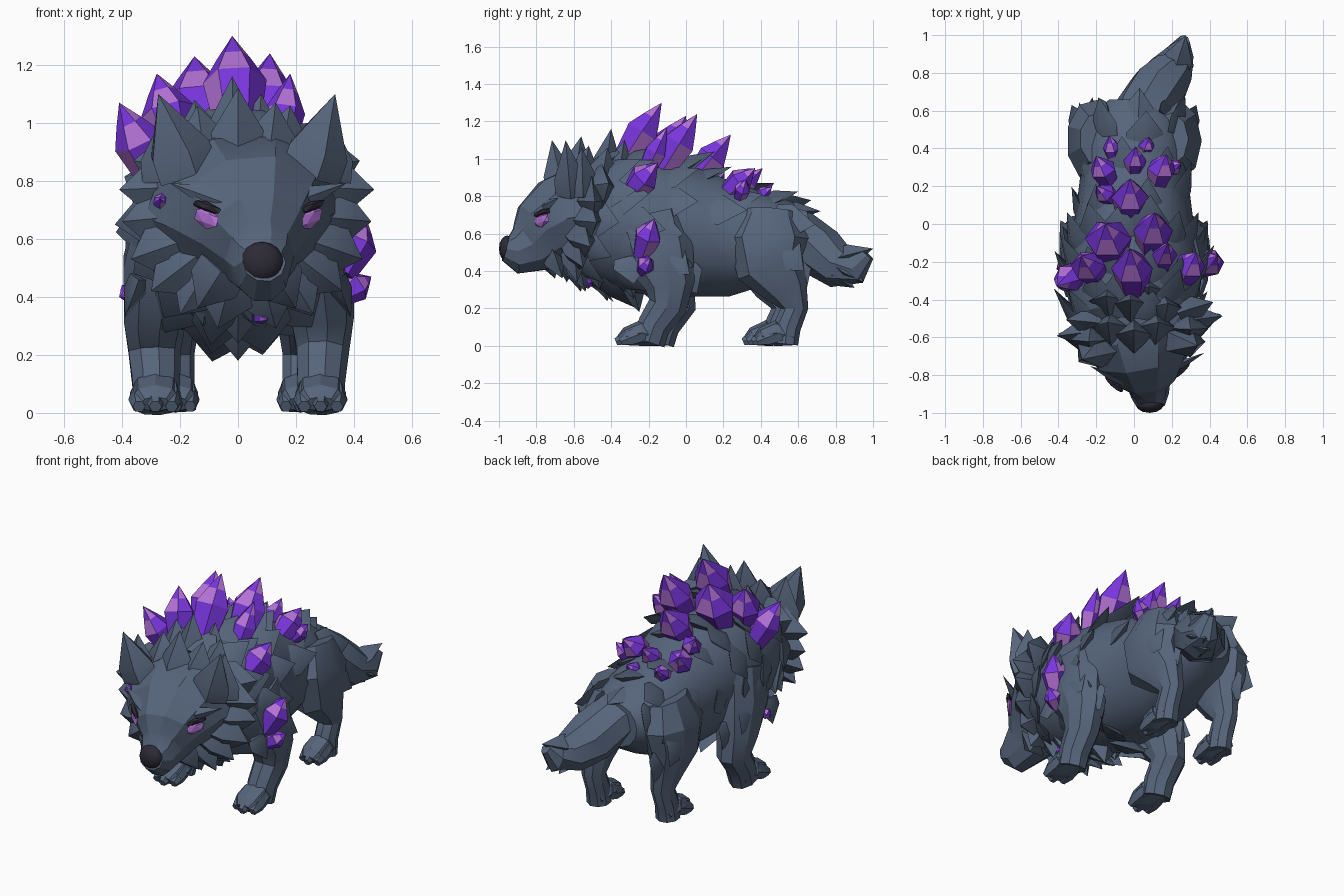
import bpy, bmesh, math, random
from mathutils import Vector as V

random.seed(7)
cube = bpy.data.objects.get("Cube")
if cube:
    bpy.data.objects.remove(cube)


def material(name, rgb):
    m = bpy.data.materials.new(name)
    m.use_nodes = True
    m.diffuse_color = (*rgb, 1)
    m.node_tree.nodes["Principled BSDF"].inputs["Base Color"].default_value = (*rgb, 1)
    return m


FUR = material("slate fur", (0.094, 0.13, 0.2))
NOSE = material("dark nose", (0.026, 0.023, 0.036))
VIOLET = material("violet crystal", (0.19, 0.036, 0.72))
LILAC = material("lilac crystal", (0.46, 0.17, 0.68))


def finish(name, bm, mats, smooth=None):
    bmesh.ops.recalc_face_normals(bm, faces=bm.faces)
    mesh = bpy.data.meshes.new(name)
    bm.to_mesh(mesh)
    bm.free()
    for m in mats:
        mesh.materials.append(m)
    ob = bpy.data.objects.new(name, mesh)
    bpy.context.collection.objects.link(ob)
    if smooth:
        bpy.ops.object.select_all(action="DESELECT")
        ob.select_set(True)
        bpy.context.view_layer.objects.active = ob
        bpy.ops.object.shade_smooth_by_angle(angle=math.radians(smooth))


def skin(bm, rings):
    """Bridge neighbouring vertex rings and close both ends."""
    n = len(rings[0])
    for a, b in zip(rings, rings[1:]):
        for i in range(n):
            j = (i + 1) % n
            bm.faces.new((a[i], a[j], b[j], b[i]))
    bm.faces.new(rings[0])
    bm.faces.new(rings[-1])


def loft(name, path, sides=12, smooth=28):
    """Sections are (x, y, z, half width, half depth); returns surface points and normals."""
    bm = bmesh.new()
    centres = [V(p[:3]) for p in path]
    rings, surface = [], []
    for k, (c, p) in enumerate(zip(centres, path)):
        t = (centres[min(k + 1, len(path) - 1)] - centres[max(k - 1, 0)]).normalized()
        u = (V((1, 0, 0)) - t * t.x).normalized()
        v = t.cross(u)
        pts = []
        for i in range(sides):
            a = 2 * math.pi * i / sides
            pts.append(c + u * p[3] * math.cos(a) + v * p[4] * math.sin(a))
        rings.append([bm.verts.new(q) for q in pts])
        surface.append([(q, (q - c).normalized()) for q in pts])
    skin(bm, rings)
    finish(name, bm, [FUR], smooth)
    return surface


def shard(bm, base, tip, r, sides=4, shoulder=0.4, flat=1.0, root=0.7, up=(0, 1, 0), two_tone=False):
    """Pointed prism from base to tip, widest at the shoulder and flattened along up."""
    base, tip, up = V(base), V(tip), V(up)
    d = tip - base
    t = d.normalized()
    w = (up - t * t.dot(up)).normalized()
    u = w.cross(t)
    bands = [(0, root), (shoulder, 1)]
    if two_tone:
        bands.append((shoulder * .5 + .5, .53))
    rings = []
    for f, k in bands:
        rings.append([bm.verts.new(base + d * f + r * k * (u * math.cos(a) + w * flat * math.sin(a)))
                      for a in [2 * math.pi * i / sides for i in range(sides)]])
    point = bm.verts.new(tip)
    bm.faces.new(rings[0])
    for i in range(sides):
        j = (i + 1) % sides
        faces = [bm.faces.new((a[i], a[j], b[j], b[i])) for a, b in zip(rings, rings[1:])]
        faces.append(bm.faces.new((rings[-1][i], rings[-1][j], point)))
        if two_tone:
            # Lilac patches climb round the crystal in a spiral
            for band, f in enumerate(faces):
                f.material_index = int((i + band * 2) % 3 == 0)


# Torso, head and tail
torso = loft("torso", [(0, -.62, .72, .2, .2), (0, -.5, .69, .32, .33), (0, -.35, .66, .35, .37),
                       (0, -.15, .63, .345, .37), (0, .05, .6, .31, .35), (0, .25, .565, .285, .31),
                       (0, .42, .575, .29, .255), (0, .56, .58, .25, .2), (0, .66, .58, .13, .13)], 14)
loft("head", [(0, -.43, .72, .28, .26), (.02, -.56, .69, .35, .28), (.045, -.68, .66, .28, .25),
              (.065, -.77, .6, .19, .2), (.075, -.83, .535, .12, .16), (.085, -.91, .505, .1, .125),
              (.09, -.965, .52, .075, .07)], 10, 22)
loft("tail", [(0, .48, .66, .16, .11), (.05, .61, .6, .15, .125), (.13, .72, .5, .155, .14),
              (.2, .82, .425, .12, .12), (.245, .91, .42, .075, .09), (.265, .97, .49, .03, .04)], 8)

# Legs, paws and toes; the right legs stand slightly out of step
for side, s in (("left", 1), ("right", -1)):
    fore, back = (0, 0) if s > 0 else (.05, -.05)
    loft(side + "_front_leg", [(s * .23, -.2, .68, .13, .2), (s * .27, -.15, .5, .135, .2),
                               (s * .29, -.085, .32, .11, .135), (s * .29, -.1 + fore, .21, .093, .105),
                               (s * .285, -.17 + fore, .11, .085, .09), (s * .285, -.2 + fore, .02, .08, .09)], 9)
    loft(side + "_hind_leg", [(s * .19, .45, .72, .1, .14), (s * .22, .44, .57, .14, .22),
                              (s * .23, .45, .42, .125, .185), (s * .22, .54 + back, .3, .085, .12),
                              (s * .215, .58 + back, .2, .065, .075), (s * .215, .54 + back, .1, .065, .075),
                              (s * .215, .53 + back, .01, .07, .07)], 9)
    for part, x, y0, y1, w in (("front", .285, -.13 + fore, -.35 + fore, .088),
                               ("hind", .215, .58 + back, .38 + back, .078)):
        x *= s
        length = y1 - y0
        loft(f"{side}_{part}_paw", [(x, y0, .045, w * .7, .045), (x, y0 + length * .5, .07, w, .07),
                                    (x, y0 + length * .85, .05, w * .95, .05),
                                    (x, y1, .03, w * .6, .03)], 8)
        for k in (-1, 0, 1):
            tx = x + k * w * .64
            ty = y1 + abs(k) * .025
            loft(f"{side}_{part}_toe", [(tx, ty + .1, .07, w * .32, .05), (tx, ty + .03, .045, w * .42, .045),
                                        (tx, ty - .025, .022, w * .25, .022)], 6)

# Nose
bm = bmesh.new()
bmesh.ops.create_uvsphere(bm, u_segments=12, v_segments=8, radius=1)
bmesh.ops.scale(bm, vec=(.074, .045, .07), verts=bm.verts)
bmesh.ops.translate(bm, vec=(.083, -.955, .52), verts=bm.verts)
finish("nose", bm, [NOSE], 40)

# Eyes and lids rest on the head surface under the brows
bpy.context.view_layer.update()
head = bpy.data.objects["head"]
brows = bmesh.new()
for side, s in (("left", 1), ("right", -1)):
    for part, mat, z, r in (("eye", LILAC, .672, (.047, .022, .038)), ("eyelid", NOSE, .708, (.055, .027, .02))):
        hit, at, normal, _ = head.ray_cast(V((.07 + s * .175, -2, z)), V((0, 1, 0)))
        bm = bmesh.new()
        bmesh.ops.create_icosphere(bm, subdivisions=1, radius=1)
        bmesh.ops.scale(bm, vec=r, verts=bm.verts)
        for v in bm.verts:
            v.co.z += v.co.x * s * .35
            v.co.y += v.co.x * s * .8
        bmesh.ops.translate(bm, vec=at + normal * .005, verts=bm.verts)
        finish(f"{side}_{part}", bm, [mat])
    shard(brows, at + V((-s * .09, -.02, .005)), at + V((s * .13, .09, .085)), .035, 4, .45, .6)
finish("brows", brows, [FUR], 45)

# Face fur: ears, cheek ruff and jaw, mirrored about the turned head
bm = bmesh.new()
for s in (1, -1):
    def face(p):
        return V((.03 + s * p[0], p[1] + s * p[0] * .12, p[2]))
    shard(bm, face((.21, -.64, .82)), face((.305, -.68, 1.1)), .115, 5, .3, .75, 1)
    shard(bm, face((.25, -.58, .8)), face((.27, -.59, 1.06)), .11, 4, .3, .8, 1)
    for base, tip, r in (((.2, -.54, .78), (.44, -.54, .77), .13), ((.22, -.57, .68), (.43, -.53, .66), .13),
                         ((.2, -.6, .6), (.4, -.56, .53), .13), ((.16, -.62, .55), (.33, -.59, .42), .12),
                         ((.12, -.62, .52), (.23, -.61, .34), .11), ((.22, -.5, .84), (.39, -.46, .87), .12),
                         ((.08, -.74, .5), (.17, -.68, .36), .09), ((.05, -.6, .48), (.1, -.55, .29), .11)):
        shard(bm, face(base), face(tip), r, 4, .4, .6, 1)
for x, y, z in ((-.14, -.52, 1.06), (.0, -.56, 1.12), (.13, -.52, 1.07), (-.02, -.4, 1.16), (.18, -.42, 1.06),
                (-.15, -.38, 1.08), (.08, -.33, 1.1)):
    shard(bm, (x * .8, y - .04, .86), (x, y, z), .11, 4, .3, .85, 1)
finish("face_fur", bm, [FUR], 45)

# Flat coat tufts swept backwards: raised on the mane, close on the flanks
bm = bmesh.new()
for k, ring in enumerate(torso[1:-2]):
    mane = max(0, 1 - k / 4)
    for i, (p, n) in enumerate(ring):
        if k > 2 and (n.z < -.3 or (i + k) % 2):
            continue
        q = p + V((0, random.uniform(-.06, .06), 0)) - n * .05
        d = n * (.22 + .36 * mane) + V((0, .8, -.15 if n.z < .6 else 0))
        shard(bm, q, q + d.normalized() * random.uniform(.19, .23 + .05 * mane),
              random.uniform(.085, .12), 4, .35, .4, .9, n)
finish("coat_tufts", bm, [FUR], 45)

# Chest fur, leg fur and tail fur
bm = bmesh.new()
for x, y, z in ((0, -.42, .24), (-.12, -.46, .3), (.12, -.46, .3), (0, -.25, .18), (-.1, -.28, .25),
                (.1, -.28, .25), (.05, -.52, .31)):
    shard(bm, (x * .8, y - .06, z + .22), (x, y, z), .12, 4, .35, .7, 1)
for s in (1, -1):
    for x, y, z, dx, dy, dz in ((.34, -.12, .5, .05, .14, -.12), (.33, -.22, .64, .06, .14, -.12),
                                (.29, -.02, .4, 0, .08, -.12), (.3, .5, .52, .03, .13, -.12),
                                (.23, .56, .42, 0, .08, -.14), (.27, .4, .64, .05, .16, -.08),
                                (.15, .56, .66, .04, .11, -.06), (.34, -.3, .47, .05, .02, -.14)):
        shard(bm, (s * x, y, z), (s * (x + dx), y + dy, z + dz), .095, 4, .35, .4, .9, (s, 0, .2))
shard(bm, (.02, .5, .72), (.03, .72, .72), .1, 4, .4, .5, 1, (0, 0, 1))
shard(bm, (.21, .8, .46), (.275, 1, .52), .075, 4, .4, .8, 1, (0, 0, 1))
shard(bm, (.18, .75, .42), (.23, .9, .31), .09, 4, .4, .7, 1, (0, 0, 1))
shard(bm, (.22, .82, .43), (.28, .95, .34), .08, 4, .4, .7, 1, (0, 0, 1))
finish("lower_fur", bm, [FUR], 45)

# Crystals along the spine, shoulders and cheek: base, tip, radius
crystals = [((0, -.36, .95), (-.02, -.13, 1.3), .11), ((.09, -.15, .9), (.11, .06, 1.24), .105),
            ((-.12, -.17, .9), (-.15, .0, 1.23), .125), ((-.2, -.28, .88), (-.28, -.17, 1.17), .095),
            ((.14, -.24, .88), (.18, -.1, 1.17), .07), ((-.02, .02, .86), (-.02, .24, 1.13), .1),
            ((-.27, -.24, .78), (-.41, -.33, 1.07), .085), ((.25, -.31, .8), (.33, -.15, .98), .09),
            ((.12, .2, .8), (.17, .37, .95), .08), ((-.12, .2, .8), (-.2, .36, .93), .075),
            ((0, .25, .8), (.01, .41, .95), .06), ((-.1, .32, .78), (-.13, .47, .87), .05),
            ((.16, .28, .78), (.25, .32, .89), .05), ((-.1, .12, .85), (-.2, .2, .98), .06),
            ((.05, .36, .77), (.08, .46, .85), .045), ((.35, -.24, .48), (.44, -.17, .68), .085),
            ((.35, -.24, .4), (.46, -.19, .47), .055), ((-.26, -.62, .72), (-.27, -.71, .74), .03),
            ((-.36, -.22, .42), (-.41, -.24, .4), .035), ((.07, -.5, .36), (.1, -.57, .32), .04)]
bm = bmesh.new()
for base, tip, r in crystals:
    shard(bm, base, tip, r, 6, .55, .9, .65, two_tone=True)
finish("crystals", bm, [VIOLET, LILAC])
